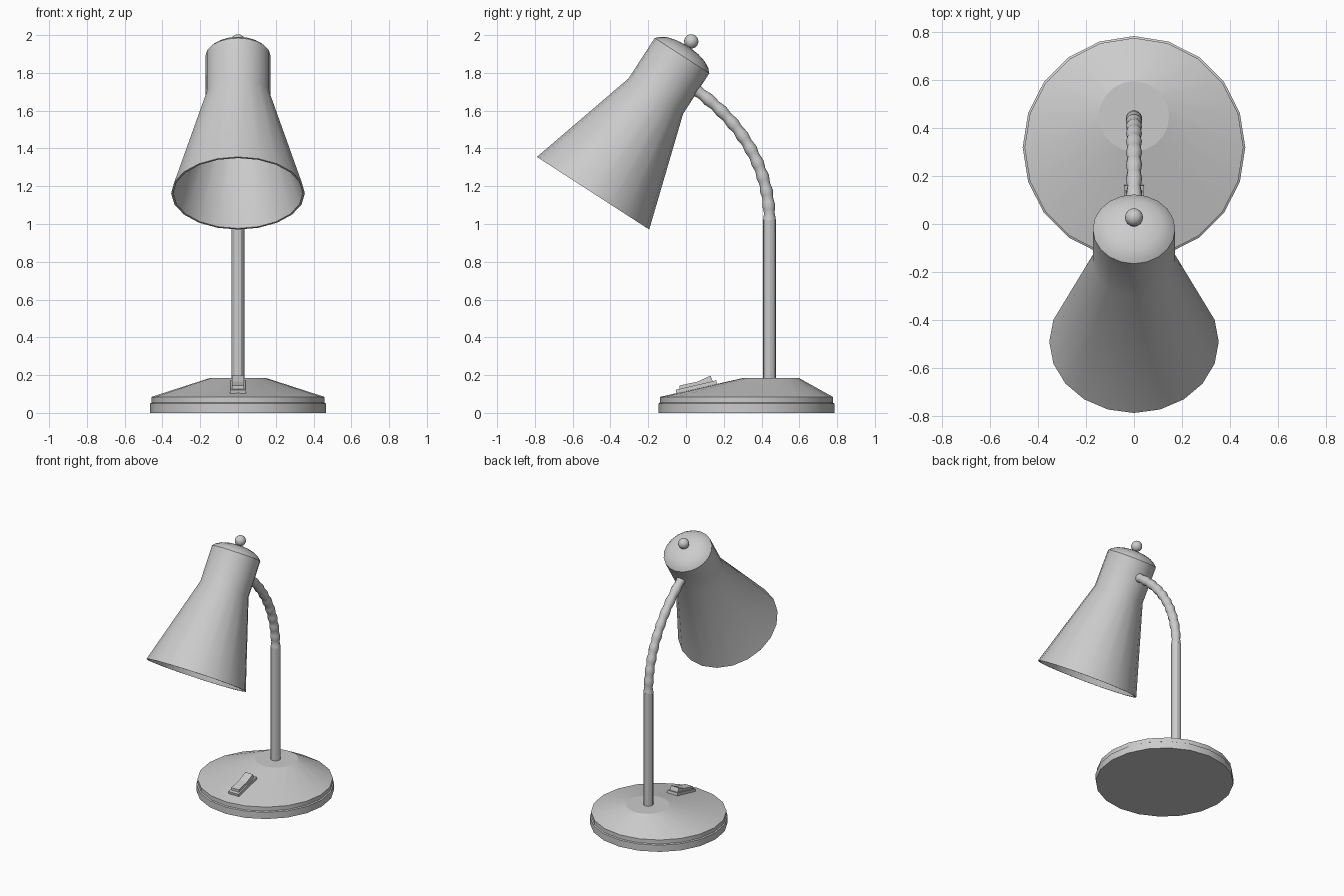
import bpy, bmesh
from math import sin, cos, atan2, pi
from mathutils import Vector
from mathutils.geometry import interpolate_bezier

cube = bpy.data.objects.get("Cube")
if cube:
    bpy.data.objects.remove(cube, do_unlink=True)

grey = bpy.data.materials.new("light_grey")
grey.use_nodes = True
colour = (0.6, 0.6, 0.6, 1)
grey.diffuse_color = colour
grey.node_tree.nodes["Principled BSDF"].inputs["Base Color"].default_value = colour


def finish(name, bm, smooth=True):
    bmesh.ops.recalc_face_normals(bm, faces=bm.faces)
    mesh = bpy.data.meshes.new(name)
    bm.to_mesh(mesh)
    bm.free()
    mesh.materials.append(grey)
    obj = bpy.data.objects.new(name, mesh)
    bpy.context.collection.objects.link(obj)
    if smooth:
        bpy.ops.object.select_all(action='DESELECT')
        obj.select_set(True)
        bpy.context.view_layer.objects.active = obj
        bpy.ops.object.shade_smooth_by_angle(angle=pi / 6)
    return obj


def ring(y, z, r, tilt=0, sides=20):
    """Circle of points whose axis leans from +z towards +y by tilt."""
    side = Vector((0, cos(tilt), -sin(tilt)))
    points = []
    for i in range(sides):
        a = 2 * pi * i / sides
        points.append(Vector((r * cos(a), y, z)) + side * r * sin(a))
    return points


def loft(name, rings, sharp_caps=True):
    """Skin a list of rings and close both ends."""
    bm = bmesh.new()
    loops = [[bm.verts.new(p) for p in points] for points in rings]
    n = len(loops[0])
    for a, b in zip(loops, loops[1:]):
        for i in range(n):
            j = (i + 1) % n
            bm.faces.new((a[i], a[j], b[j], b[i]))
    for loop in (loops[0], loops[-1]):
        cap = bm.faces.new(loop)
        if sharp_caps:
            for edge in cap.edges:
                edge.smooth = False
    return finish(name, bm)


def prism(name, outline, half_width, top_half_width):
    """Side outline (y, z, is_top) stretched across x, narrower at the top."""
    bm = bmesh.new()
    sides = []
    for s in (-1, 1):
        sides.append([bm.verts.new((s * (top_half_width if top else half_width), y, z))
                      for y, z, top in outline])
    a, b = sides
    bm.faces.new(a)
    bm.faces.new(b)
    for i in range(len(a)):
        j = (i + 1) % len(a)
        bm.faces.new((a[i], a[j], b[j], b[i]))
    return finish(name, bm, smooth=False)


# Base: stepped rim with an off-centre cone rising to the stem
base_profile = [(0.32, 0, 0.465), (0.32, 0.05, 0.465), (0.32, 0.055, 0.457),
                (0.32, 0.085, 0.457), (0.45, 0.185, 0.147)]
loft("base", [ring(*row) for row in base_profile])

# Switch on the front slope of the base
prism("switch_plate", [(-0.05, 0.095, 0), (0.165, 0.145, 0),
                       (0.16, 0.172, 1), (-0.055, 0.122, 1)], 0.043, 0.041)
prism("switch_rocker", [(-0.035, 0.12, 0), (0.145, 0.16, 0), (0.13, 0.197, 1),
                        (0.06, 0.165, 1), (-0.035, 0.145, 1)], 0.033, 0.031)

# Straight stem
loft("stem", [ring(0.442, z, 0.034, sides=12) for z in (0.18, 1.02)])

# Beaded flexible neck
path = interpolate_bezier(Vector((0, 0.442, 1.02)), Vector((0, 0.442, 1.28)),
                          Vector((0, 0.31, 1.53)), Vector((0, 0.045, 1.715)), 41)
neck_rings = []
for i, p in enumerate(path):
    d = path[min(i + 1, 40)] - path[max(i - 1, 0)]
    radius = 0.031 + 0.003 * cos(2 * pi * i / 4)
    neck_rings.append(ring(p.y, p.z, radius, atan2(d.y, d.z), 12))
loft("flexible_neck", neck_rings)

# Hollow shade, from the inside top round the rim to the domed cap
TILT = 0.574
MOUTH_Y, MOUTH_Z = -0.492, 1.163


def along(t):
    return MOUTH_Y + t * sin(TILT), MOUTH_Z + t * cos(TILT)


shade_profile = [(0.161, 0.855), (0.161, 0.612), (0.343, 0), (0.354, 0),
                 (0.172, 0.612), (0.172, 0.867), (0.153, 0.887),
                 (0.118, 0.907), (0.07, 0.92), (0.025, 0.925)]
loft("shade", [ring(*along(t), r, TILT) for r, t in shade_profile], sharp_caps=False)

# Knob on top of the shade
bm = bmesh.new()
bmesh.ops.create_uvsphere(bm, u_segments=16, v_segments=10, radius=0.038)
knob = finish("knob", bm)
knob.location = (0, *along(0.957))
knob.rotation_euler.x = -TILT
